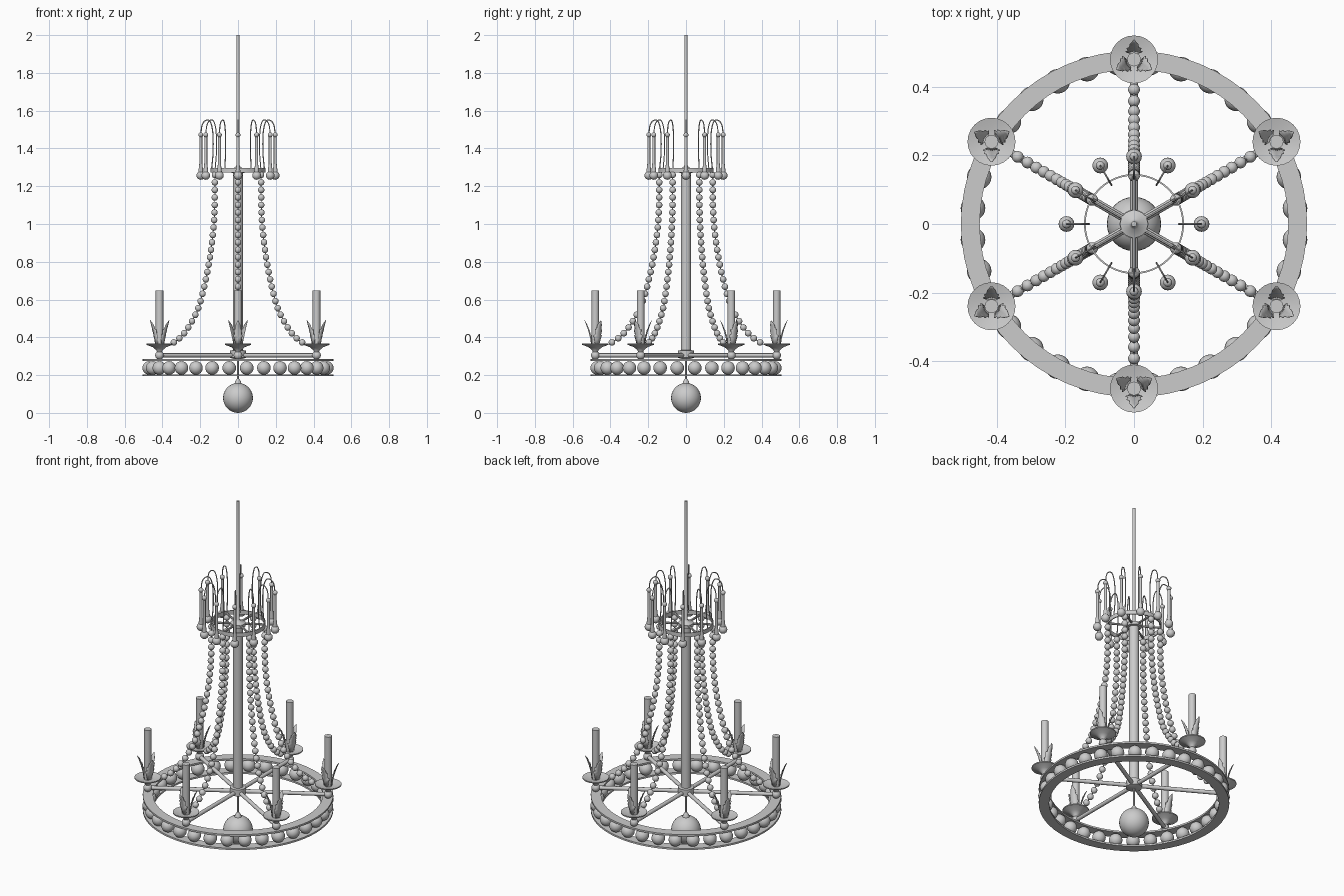
import bpy, bmesh, math
from math import sin, cos, pi
from mathutils import Vector, Matrix

if "Cube" in bpy.data.objects:
    bpy.data.objects.remove(bpy.data.objects["Cube"])

metal = bpy.data.materials.new("plain_grey")
metal.use_nodes = True
GREY = (0.6, 0.6, 0.6, 1)
metal.diffuse_color = GREY
metal.node_tree.nodes["Principled BSDF"].inputs["Base Color"].default_value = GREY


def finish(name, bm):
    """Turn a bmesh into a shaded object."""
    bmesh.ops.recalc_face_normals(bm, faces=bm.faces)
    mesh = bpy.data.meshes.new(name)
    bm.to_mesh(mesh)
    bm.free()
    mesh.materials.append(metal)
    ob = bpy.data.objects.new(name, mesh)
    bpy.context.collection.objects.link(ob)
    bpy.ops.object.select_all(action="DESELECT")
    bpy.context.view_layer.objects.active = ob
    ob.select_set(True)
    bpy.ops.object.shade_smooth_by_angle(angle=math.radians(35))
    return ob


def polar(r, a, z):
    return Vector((r * cos(a), r * sin(a), z))


def sphere(bm, centre, r, segs=16):
    bmesh.ops.create_uvsphere(bm, u_segments=segs, v_segments=segs // 2 + 2,
                              radius=r, matrix=Matrix.Translation(centre))


def lathe(bm, profile, segs=24, centre=(0, 0, 0), closed=False):
    """Revolve (radius, z) points around a vertical axis."""
    c = Vector(centre)
    rows = [[bm.verts.new(c + polar(r, 2 * pi * i / segs, z)) for i in range(segs)]
            for r, z in profile]
    pairs = list(zip(rows, rows[1:])) + ([(rows[-1], rows[0])] if closed else [])
    for low, high in pairs:
        for i in range(segs):
            j = (i + 1) % segs
            bm.faces.new((low[i], low[j], high[j], high[i]))
    if not closed:
        bm.faces.new(rows[0][::-1])
        bm.faces.new(rows[-1])


def tube(bm, path, r, side, segs=8):
    """Sweep a circle along a path lying in a plane with normal 'side'."""
    rows = []
    for k, p in enumerate(path):
        t = (path[min(k + 1, len(path) - 1)] - path[max(k - 1, 0)]).normalized()
        u = t.cross(side)
        rows.append([bm.verts.new(p + r * (u * cos(2 * pi * i / segs) + side * sin(2 * pi * i / segs)))
                     for i in range(segs)])
    for a, b in zip(rows, rows[1:]):
        for i in range(segs):
            j = (i + 1) % segs
            bm.faces.new((a[i], a[j], b[j], b[i]))
    bm.faces.new(rows[0])
    bm.faces.new(rows[-1])


def smooth_path(pts, steps=8):
    """Catmull-Rom curve through 2D (radius, z) points."""
    p = [Vector(q) for q in pts]
    p = [2 * p[0] - p[1]] + p + [2 * p[-1] - p[-2]]
    out = []
    for a, b, c, d in zip(p, p[1:], p[2:], p[3:]):
        for s in range(steps):
            t = s / steps
            out.append(0.5 * (2 * b + (c - a) * t + (2 * a - 5 * b + 4 * c - d) * t * t
                              + (3 * b - a - 3 * c + d) * t ** 3))
    return out + [p[-2]]


def resample(path, count):
    """Evenly spaced points along a path."""
    lengths = [(b - a).length for a, b in zip(path, path[1:])]
    step, out = sum(lengths) / (count - 1), []
    for k in range(count):
        d = k * step
        for a, b, n in zip(path, path[1:], lengths):
            if d <= n + 1e-6:
                out.append(a.lerp(b, min(d / n, 1)))
                break
            d -= n
    return out


ARMS = [pi / 6 + k * pi / 3 for k in range(6)]
ARM_R = 0.48

# Two flat hoops with a row of balls between them
for name, z in (("lower_hoop", 0.194), ("upper_hoop", 0.274)):
    bm = bmesh.new()
    lathe(bm, [(0.45, z), (0.505, z), (0.505, z + 0.01), (0.45, z + 0.01)], 64, closed=True)
    finish(name, bm)
bm = bmesh.new()
for i in range(32):
    sphere(bm, polar(0.472, (i + 0.5) * pi / 16, 0.238), 0.036, 20)
finish("hoop_balls", bm)

# Central column, hub, ceiling rod and bottom ball
bm = bmesh.new()
lathe(bm, [(0.02, 0.285), (0.042, 0.292), (0.042, 0.33), (0.027, 0.332), (0.027, 1.27),
           (0.04, 1.272), (0.04, 1.29), (0.015, 1.3), (0.008, 1.31), (0.008, 2.0)], 32)
finish("column", bm)
bm = bmesh.new()
sphere(bm, (0, 0, 0.079), 0.079, 32)
lathe(bm, [(0.02, 0.15), (0.014, 0.17), (0.005, 0.182), (0.005, 0.29)], 16)
finish("bottom_ball", bm)

# Spokes, knobs, drip dishes and candles
spokes, dishes, candles, leaves = (bmesh.new() for _ in range(4))
LEAF = [(0, 0.012), (0.25, 0.02), (0.4, 0.025), (0.42, 0.018), (0.62, 0.022),
        (0.65, 0.014), (0.82, 0.013), (1, 0.001)]
for a in ARMS:
    side = polar(1, a + pi / 2, 0)
    c = polar(ARM_R, a, 0)
    tube(spokes, [polar(0.03, a, 0.305), polar(ARM_R, a, 0.305)], 0.011, side, 12)
    sphere(dishes, c + Vector((0, 0, 0.305)), 0.023)
    lathe(dishes, [(0.012, 0.318), (0.017, 0.332), (0.036, 0.348), (0.07, 0.361),
                   (0.07, 0.367), (0.035, 0.358), (0.018, 0.356)], 24, c)
    lathe(candles, [(0.02, 0.355), (0.02, 0.647)], 20, c)
    # Three jagged leaves around each candle
    for k in range(3):
        b = a + k * 2 * pi / 3
        across = polar(1, b + pi / 2, 0)
        rows = []
        for t, w in LEAF:
            mid = c + polar(0.022 + 0.014 * t + 0.022 * t * t, b, 0.36 + 0.13 * t)
            back = polar(0.3 * w, b, 0)
            rows.append([leaves.verts.new(q) for q in
                         (mid - across * w - back, mid, mid + across * w - back)])
        for p, q in zip(rows, rows[1:]):
            for i in range(2):
                leaves.faces.new((p[i], p[i + 1], q[i + 1], q[i]))
finish("spokes", spokes)
finish("drip_dishes", dishes)
finish("candles", candles)
leaf_ob = finish("candle_leaves", leaves)
thick = leaf_ob.modifiers.new("thickness", "SOLIDIFY")
thick.thickness = 0.002

# Upper crown band with thin spokes
bm = bmesh.new()
lathe(bm, [(0.141, 1.272), (0.146, 1.272), (0.146, 1.296), (0.141, 1.296)], 48, closed=True)
for a in ARMS:
    tube(bm, [polar(0.03, a, 1.284), polar(0.143, a, 1.284)], 0.006, polar(1, a + pi / 2, 0))
finish("crown_band", bm)

# Twelve arched wires with hanging drops
wires, drops = bmesh.new(), bmesh.new()
ARCH = smooth_path([(0.141, 1.28), (0.132, 1.38), (0.134, 1.49), (0.15, 1.546),
                    (0.175, 1.546), (0.191, 1.52), (0.197, 1.47)], 5)
for k in range(12):
    a = k * pi / 6
    tube(wires, [polar(p.x, a, p.y) for p in ARCH], 0.003, polar(1, a + pi / 2, 0), 6)
    c = polar(0.197, a, 0)
    sphere(drops, c + Vector((0, 0, 1.472)), 0.013)
    lathe(drops, [(0.008, 1.465), (0.008, 1.32), (0.013, 1.275), (0.013, 1.26)], 12, c)
    sphere(drops, c + Vector((0, 0, 1.257)), 0.023)
finish("arched_wires", wires)
finish("hanging_drops", drops)

# Six swagged bead chains
DRAPE = smooth_path([(0.141, 1.26), (0.146, 1.02), (0.176, 0.8), (0.226, 0.6),
                     (0.272, 0.5), (0.335, 0.415), (0.392, 0.373)])
beads = bmesh.new()
for a in ARMS:
    for p in resample(DRAPE, 25):
        sphere(beads, polar(p.x, a, p.y), 0.0175, 14)
    tube(beads, [polar(p.x, a, p.y) for p in DRAPE], 0.003, polar(1, a + pi / 2, 0), 6)
finish("bead_chains", beads)
